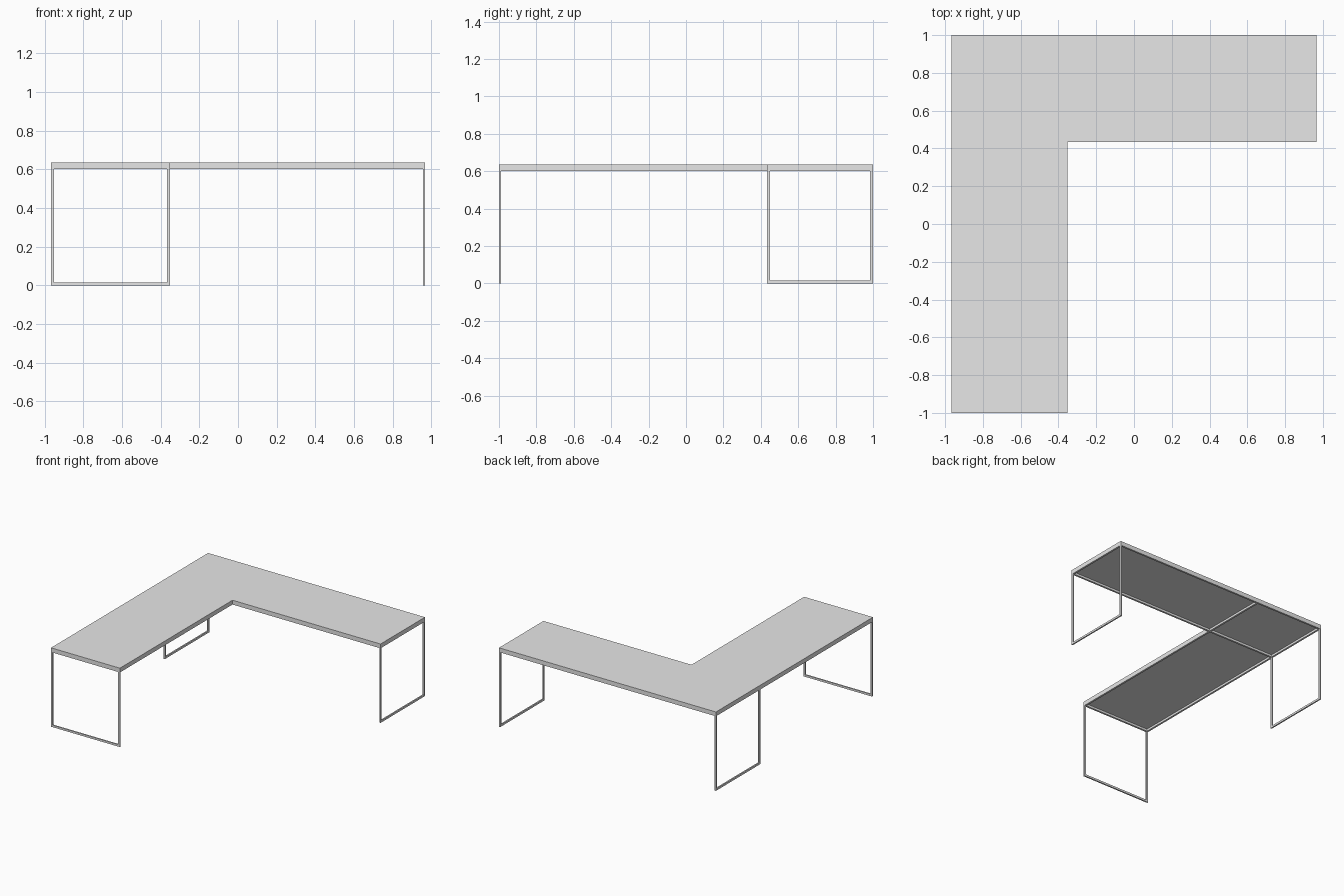
import bpy
import bmesh

cube = bpy.data.objects.get("Cube")
if cube:
    bpy.data.objects.remove(cube, do_unlink=True)

# Main dimensions
X, Y = 0.967, 1.0            # half extents
IX, IY = -0.353, 0.434       # inner corner of the L
TOP, MID, UNDER = 0.636, 0.618, 0.601
WIDE, DEEP, FOOT = 0.015, 0.011, 0.016

grey = bpy.data.materials.new("light grey")
grey.use_nodes = True
grey.diffuse_color = (0.8, 0.8, 0.8, 1)
grey.node_tree.nodes["Principled BSDF"].inputs["Base Color"].default_value = (0.8, 0.8, 0.8, 1)


def prism(name, outline, z0, z1):
    """Extrude a flat outline upwards from z0 to z1."""
    bm = bmesh.new()
    face = bm.faces.new([bm.verts.new((x, y, z0)) for x, y in outline])
    res = bmesh.ops.extrude_face_region(bm, geom=[face])
    verts = [v for v in res["geom"] if isinstance(v, bmesh.types.BMVert)]
    bmesh.ops.translate(bm, verts=verts, vec=(0, 0, z1 - z0))
    bmesh.ops.recalc_face_normals(bm, faces=bm.faces)
    mesh = bpy.data.meshes.new(name)
    bm.to_mesh(mesh)
    bm.free()
    mesh.materials.append(grey)
    obj = bpy.data.objects.new(name, mesh)
    bpy.context.collection.objects.link(obj)
    return obj


def bar(name, x0, x1, y0, y1, z0, z1):
    return prism(name, [(x0, y0), (x1, y0), (x1, y1), (x0, y1)], z0, z1)


# L-shaped desk top
prism("desk_top", [(-X, -Y), (IX, -Y), (IX, IY), (X, IY), (X, Y), (-X, Y)], MID, TOP)

# Rails under the top: long ones along x, then those along y fitted between
for name, x0, x1, y in (("back_rail", -X, X, Y - WIDE),
                        ("inner_rail", -X, X, IY),
                        ("front_rail", -X, IX, -Y)):
    bar(name, x0, x1, y, y + WIDE, UNDER, MID)
for name, x, y0 in (("right_rail", -X, -Y),
                    ("middle_rail", IX - WIDE, -Y),
                    ("left_rail", X - WIDE, IY)):
    spans = [(IY + WIDE, Y - WIDE)]
    if y0 < IY:
        spans.append((y0 + WIDE, IY))
    for a, b in spans:
        bar(name, x, x + WIDE, a, b, UNDER, MID)

# Front leg frame
for name, x in (("front_right_leg", -X), ("front_middle_leg", IX - WIDE)):
    bar(name, x, x + WIDE, -Y, -Y + DEEP, 0, UNDER)
bar("front_foot_bar", -X + WIDE, IX - WIDE, -Y, -Y + DEEP, 0, FOOT)

# Leg frames at the two ends of the back wing
for side, x in (("right", -X), ("left", X - DEEP)):
    for name, y in (("inner", IY), ("back", Y - WIDE)):
        bar(f"{side}_{name}_leg", x, x + DEEP, y, y + WIDE, 0, UNDER)
    bar(f"{side}_foot_bar", x, x + DEEP, IY + WIDE, Y - WIDE, 0, FOOT)
